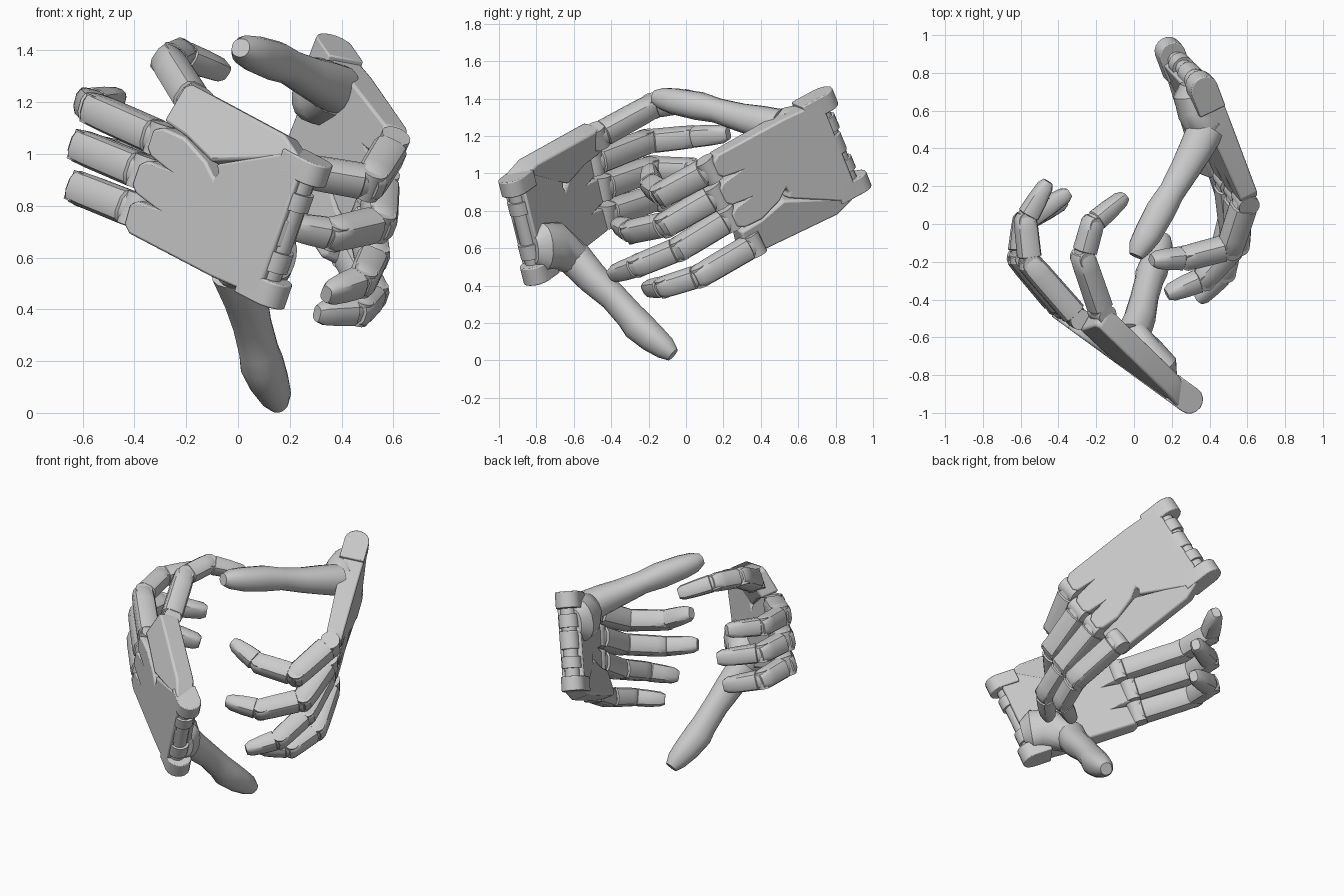
import bpy, bmesh, math
from mathutils import Vector as V

if "Cube" in bpy.data.objects:
    bpy.data.objects.remove(bpy.data.objects["Cube"])


def finish(name, bm, bevel=0.0, angle=35):
    bmesh.ops.recalc_face_normals(bm, faces=bm.faces[:])
    me = bpy.data.meshes.new(name)
    bm.to_mesh(me)
    bm.free()
    ob = bpy.data.objects.new(name, me)
    bpy.context.collection.objects.link(ob)
    if bevel:
        m = ob.modifiers.new("soft_edges", 'BEVEL')
        m.width, m.segments = bevel, 2
    bpy.ops.object.select_all(action='DESELECT')
    ob.select_set(True)
    bpy.context.view_layer.objects.active = ob
    bpy.ops.object.shade_smooth_by_angle(angle=math.radians(angle))
    return ob


def prism(name, bottom, top, bevel=0.0):
    """Solid between two matching outlines."""
    bm = bmesh.new()
    lo = [bm.verts.new(p) for p in bottom]
    hi = [bm.verts.new(p) for p in top]
    bm.faces.new(lo)
    bm.faces.new(hi)
    n = len(lo)
    for i in range(n):
        bm.faces.new((lo[i], lo[(i + 1) % n], hi[(i + 1) % n], hi[i]))
    return finish(name, bm, bevel)


def loft(name, stations, side, n=12, power=0.65):
    """Skin rounded cross-sections (position, half width, half height)."""
    bm = bmesh.new()
    rings = []
    for i, (p, w, h) in enumerate(stations):
        d = (stations[min(i + 1, len(stations) - 1)][0] - stations[max(i - 1, 0)][0]).normalized()
        s = (side - d * side.dot(d)).normalized()
        u = d.cross(s)
        ring = []
        for k in range(n):
            t = 2 * math.pi * (k + 0.5) / n
            c, q = math.cos(t), math.sin(t)
            ring.append(bm.verts.new(p + s * w * math.copysign(abs(c) ** power, c)
                                     + u * h * math.copysign(abs(q) ** power, q)))
        rings.append(ring)
    for a, b in zip(rings, rings[1:]):
        for k in range(n):
            bm.faces.new((a[k], a[(k + 1) % n], b[(k + 1) % n], b[k]))
    bm.faces.new(rings[0])
    bm.faces.new(rings[-1])
    return finish(name, bm)


def pin(name, p, axis, half, r):
    a = axis.normalized()
    loft(name, [(p - a * half, r, r), (p + a * half, r, r)],
         a.orthogonal(), n=16, power=1.0)


def finger(name, pts, r):
    k, pip, dip, tip = [V(p) for p in pts]
    side = (pip - k).cross(tip - pip).normalized()
    joints = [k, pip, dip, tip]
    for j in range(3):
        a, b = joints[j], joints[j + 1]
        d = (b - a).normalized()
        w = r * (1.05, 0.95, 0.86)[j]
        length = (b - a).length
        if j < 2:   # phalanx with a narrower neck at the near joint
            st = [(-0.02, .75, .75), (0.035, .85, .85), (0.04, 1, 1),
                  (length * .8, .97, .98), (length + .012, .93, .93), (length + .04, .72, .6)]
        else:       # rounded fingertip
            st = [(-0.02, .8, .8), (0.03, .88, .88), (0.035, 1, 1), (length * .6, .95, .9),
                  (length, .84, .72), (length + .03, .6, .45)]
        loft(f"{name}_segment_{j + 1}", [(a + d * t, w * x, w * y) for t, x, y in st], side)
        pin(f"{name}_joint_{j + 1}", a, side, w * .92, w * .82)


def thumb(name, pts, side):
    p = [V(q[:3]) for q in pts]
    loft(name, [(q, e[3], e[3] * .95) for q, e in zip(p, pts)], V(side), n=16, power=.9)


# palm outline seen from the back: (toward fingers, toward thumb)
OUTLINE = [(.07, -.27), (.07, .27), (.3, .285), (.73, .285), (.765, .26), (.77, .18), (.745, .155),
           (.67, .143), (.76, .13), (.79, .105), (.79, .02), (.76, -.008), (.68, -.018),
           (.75, -.03), (.78, -.055), (.78, -.13), (.74, -.155), (.63, -.16), (.5, -.115),
           (.44, -.07), (.43, -.1), (.45, -.125), (.18, -.285)]
# hinged plate under the little finger (third value is lift toward the palm)
PLATE = [(.1, -.305, .005), (.22, -.35, .05), (.75, -.335, .155), (.775, -.315, .155),
         (.765, -.175, .045), (.64, -.165, .025), (.48, -.125, .005)]


def hand(name, origin, L, T, P, fingers, thumb_pts, tilt, wrist_shift=0.0):
    o, L, T, P = V(origin), V(L).normalized(), V(T).normalized(), V(P).normalized()

    def at(a, b, c):
        return o + L * a + T * b + P * c

    prism(name + "_palm", [at(a, b, 0) for a, b in OUTLINE],
          [at(a, b, .14 - .04 * a / .75) for a, b in OUTLINE], .012)
    n = P * .115 + T * .03
    plate = [at(a, b, c * tilt) for a, b, c in PLATE]
    prism(name + "_little_finger_plate", plate, [p + n for p in plate], .012)

    # rounded wrist lugs and the pins between them
    for i, (b0, b1, a0, c1) in enumerate([(-.305, -.215, -.035, .145), (.195, .295, -.035, .15),
                                          (-.05, .06, .02, .12)]):
        r = c1 / 2
        a0 += wrist_shift
        prof = [(.18, 0)] + [(a0 + r - r * math.sin(t * math.pi / 8), r - r * math.cos(t * math.pi / 8))
                             for t in range(9)] + [(.18, c1)]
        prism(f"{name}_wrist_lug_{i + 1}", [at(a, b0, c) for a, c in prof],
              [at(a, b1, c) for a, c in prof], .006)
    w = .07 + wrist_shift * .5
    pin(name + "_wrist_pin", at(w, -.01, .065), T, .22, .045)
    pin(name + "_wrist_collar", at(w, -.13, .065), T, .035, .06)
    pin(name + "_wrist_collar_low", at(w, .12, .065), T, .04, .06)

    # thumb root mound, leading from the palm to the thumb
    base = V(thumb_pts[0][:3])
    st = [(at(.07, .11, .1), .08, .05), (at(.12, .12, .12), .13, .09),
          (at(.21, .15, .13), .13, .1), (base, thumb_pts[0][3], thumb_pts[0][3]),
          (base + (V(thumb_pts[1][:3]) - base) * .4, .06, .06)]
    loft(name + "_thumb_root", st, T, n=16, power=.9)
    thumb(name + "_thumb", thumb_pts, P)
    for fname, pts, r in fingers:
        finger(f"{name}_{fname}", pts, r)


hand("front_hand", (.21, -.96, .67), (-.745, .543, .39), (-.316, .23, -.92), (.59, .81, 0), [
    ("index", [(-.392, -.43, .78), (-.605, -.18, .865), (-.58, .02, .845), (-.39, .11, .79)], .067),
    ("middle", [(-.36, -.453, .927), (-.595, -.18, 1.025), (-.575, .02, 1.02), (-.37, .15, .98)], .067),
    ("ring", [(-.298, -.498, 1.057), (-.55, -.21, 1.17), (-.575, .02, 1.195), (-.47, .2, 1.21)], .065),
    ("little", [(-.17, -.47, 1.2), (-.27, -.18, 1.36), (-.22, .0, 1.385), (-.07, .13, 1.325)], .062)],
    [(-.01, -.6, .55, .095), (.03, -.5, .44, .085), (.055, -.39, .34, .075), (.08, -.3, .24, .077),
     (.092, -.26, .19, .085), (.12, -.18, .12, .077), (.145, -.11, .065, .062), (.158, -.07, .03, .038)],
    .65, .03)

hand("back_hand", (.33, .88, 1.18), (.315, -.84, -.455), (.335, -.353, .872), (-.893, -.427, .17), [
    ("index", [(.59, .125, 1.02), (.51, -.12, .89), (.28, -.18, .93), (.12, -.19, 1.01)], .067),
    ("middle", [(.55, .16, .88), (.545, -.1, .73), (.37, -.29, .69), (.2, -.36, .72)], .067),
    ("ring", [(.49, .23, .76), (.52, -.03, .6), (.48, -.25, .51), (.36, -.38, .465)], .065),
    ("little", [(.43, .36, .62), (.52, .08, .455), (.47, -.11, .395), (.33, -.2, .385)], .062)],
    [(.38, .5, 1.25, .1), (.33, .4, 1.275, .092), (.27, .29, 1.3, .08), (.2, .17, 1.335, .07),
     (.14, .07, 1.36, .08), (.07, -.06, 1.385, .074), (.03, -.125, 1.4, .062), (.01, -.17, 1.41, .038)], .3)
